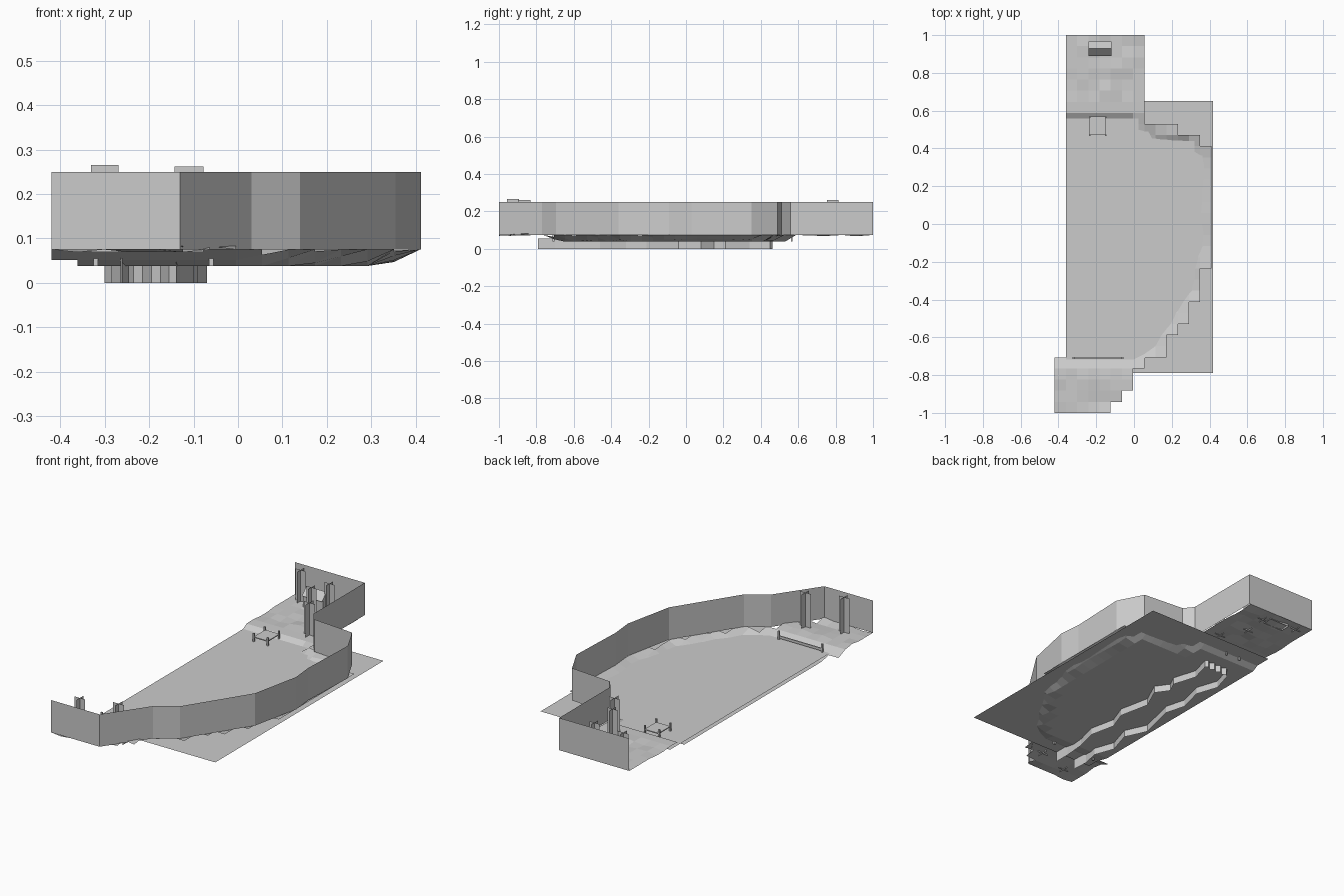
import bpy, bmesh, math, random
from mathutils import Vector
from mathutils.geometry import intersect_point_line

if "Cube" in bpy.data.objects:
    bpy.data.objects.remove(bpy.data.objects["Cube"])

random.seed(4)
GROUND, MEADOW, FLOOR, TOP = 0.075, 0.056, 0.038, 0.25


def finish(name, bm):
    mesh = bpy.data.meshes.new(name)
    bm.to_mesh(mesh)
    bm.free()
    ob = bpy.data.objects.new(name, mesh)
    bpy.context.collection.objects.link(ob)
    return ob


def strip(bm, path, z0, z1):
    """Vertical single-sided sheet following a plan path."""
    lo = [bm.verts.new((x, y, z0)) for x, y in path]
    hi = [bm.verts.new((x, y, z1)) for x, y in path]
    for i in range(len(path) - 1):
        bm.faces.new((lo[i], lo[i + 1], hi[i + 1], hi[i]))


def box(bm, x0, x1, y0, y1, z0, z1):
    vs = bmesh.ops.create_cube(bm, size=1)["verts"]
    for v in vs:
        v.co = (x0 + (v.co.x + .5) * (x1 - x0), y0 + (v.co.y + .5) * (y1 - y0),
                z0 + (v.co.z + .5) * (z1 - z0))


def inside(x, y, poly):
    hit = False
    for (x0, y0), (x1, y1) in zip(poly, poly[1:] + poly[:1]):
        if (y0 > y) != (y1 > y) and x < (x1 - x0) * (y - y0) / (y1 - y0) + x0:
            hit = not hit
    return hit


# Boundary wall
wall = [(-.42, -1), (-.13, -1), (.03, -.77), (.14, -.695), (.355, -.36),
        (.412, -.09), (.40, .03), (.412, .35), (.34, .49), (.10, .51),
        (.06, .56), (.06, 1), (-.36, 1)]
bm = bmesh.new()
strip(bm, wall, GROUND, TOP)
finish("boundary_wall", bm)

# Stepped terrain basin
outline = wall + [(-.36, -.69), (-.42, -.69)]
NX, NY = 14, 34
DX, DY = .83 / NX, 2 / NY


def height(x, y):
    d = min(y + .735, .59 - y)
    p = Vector((x, y, 0))
    for a, b in zip(wall[2:10], wall[3:11]):
        a, b = Vector((*a, 0)), Vector((*b, 0))
        q, t = intersect_point_line(p, a, b)
        q = a.lerp(b, max(0, min(1, t)))
        d = min(d, (p - q).length - .025)
    if not inside(x, y, outline) and x > 0:
        d = 0
    t = max(0, min(1, d / .045))
    bump = random.choice((0, 0, 0, .008, -.006)) if (y > .7 or y < -.8) else 0
    return GROUND + (FLOOR - GROUND) * t + bump


bm = bmesh.new()
grid = {}
for i in range(NX + 1):
    for j in range(NY + 1):
        x, y = -.42 + i * DX, -1 + j * DY
        grid[i, j] = bm.verts.new((x, y, height(x, y)))
for i in range(NX):
    for j in range(NY):
        if inside(-.42 + (i + .5) * DX, -1 + (j + .5) * DY, outline):
            bm.faces.new((grid[i, j], grid[i + 1, j], grid[i + 1, j + 1], grid[i, j + 1]))
bmesh.ops.delete(bm, geom=[v for v in bm.verts if not v.link_faces], context='VERTS')
finish("terrain", bm)

# River banks
left = [(-.26, -.79), (-.265, -.70), (-.245, -.61), (-.285, -.50), (-.245, -.37),
        (-.30, -.25), (-.25, -.04), (-.28, .07), (-.245, .21), (-.285, .33), (-.25, .45)]
right = [(-.10, .45), (-.13, .34), (-.09, .21), (-.12, .15), (-.07, .08),
         (-.125, -.04), (-.09, -.21), (-.13, -.32), (-.10, -.46), (-.13, -.58),
         (-.14, -.70), (-.14, -.79)]
end = [(-.235 + .02 * i, .462 if i % 2 == 0 else .447) for i in range(7)]
river = left + end + right
bm = bmesh.new()
strip(bm, river, 0, MEADOW)
finish("river_banks", bm)

# Meadow sheet with the river notched out
bm = bmesh.new()
plan = [(-.36, -.79)] + river + [(.417, -.79), (.417, .65), (-.36, .65)]
face = bm.faces.new([bm.verts.new((x, y, MEADOW)) for x, y in plan])
bmesh.ops.triangulate(bm, faces=[face])
bmesh.ops.recalc_face_normals(bm, faces=bm.faces)
if sum(f.normal.z for f in bm.faces) < 0:
    bmesh.ops.reverse_faces(bm, faces=bm.faces)
finish("meadow", bm)

# Crossed-card trees: x, y, width, top
trees = [(-.11, -.865, .065, .262), (-.30, -.925, .062, .265), (-.29, .95, .06, .245),
         (-.095, .92, .06, .235), (-.03, .655, .065, .25), (-.11, .785, .06, .262)]
for n, (x, y, w, top) in enumerate(trees):
    bm = bmesh.new()
    h = w / 2
    strip(bm, [(x - h, y), (x + h, y)], GROUND - .005, top)
    strip(bm, [(x, y - h), (x, y + h)], GROUND - .005, top)
    finish(f"tree_{n + 1}", bm)

# Small gabled hut
bm = bmesh.new()
gable = [(.90, .07), (.90, .145), (.89, .14), (.928, .18), (.965, .14), (.955, .145), (.955, .07)]
rings = [[bm.verts.new((x, y, z)) for y, z in gable] for x in (-.24, -.12)]
for k in range(len(gable) - 1):
    bm.faces.new((rings[0][k], rings[0][k + 1], rings[1][k + 1], rings[1][k]))
for r in rings:
    bm.faces.new(r)
finish("hut", bm)

# Jetty with posts at the head of the river
bm = bmesh.new()
box(bm, -.235, -.15, .47, .57, .076, .081)
for x in (-.235, -.15):
    for y in (.47, .565):
        box(bm, x - .004, x + .004, y - .004, y + .004, FLOOR, .10)
finish("jetty", bm)

# Low fence where the river leaves
bm = bmesh.new()
box(bm, -.32, -.06, -.712, -.706, .062, .076)
for x in (-.32, -.06):
    box(bm, x - .005, x + .005, -.714, -.704, FLOOR, .10)
finish("river_fence", bm)
